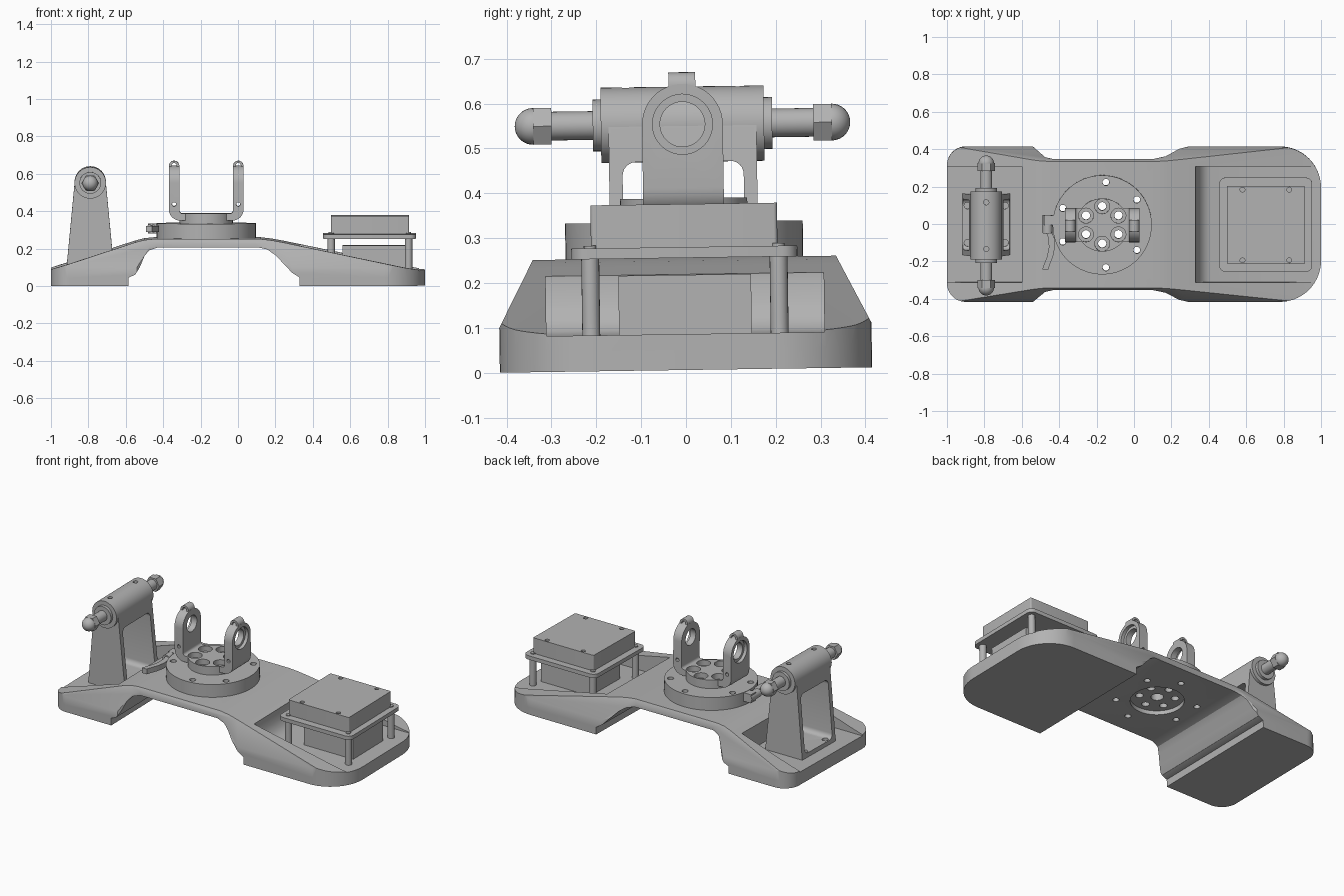
import bpy, bmesh, math
from math import sin, cos, pi, radians
from mathutils import Matrix, Vector

if "Cube" in bpy.data.objects:
    bpy.data.objects.remove(bpy.data.objects["Cube"])

grey = bpy.data.materials.new("machined_grey")
grey.diffuse_color = (0.45, 0.45, 0.45, 1)
grey.use_nodes = True
grey.node_tree.nodes["Principled BSDF"].inputs["Base Color"].default_value = grey.diffuse_color
C = bpy.context


def add(name, bm):
    bmesh.ops.recalc_face_normals(bm, faces=bm.faces)
    me = bpy.data.meshes.new(name)
    bm.to_mesh(me)
    bm.free()
    me.materials.append(grey)
    ob = bpy.data.objects.new(name, me)
    C.collection.objects.link(ob)
    return ob


def prism(name, pts, axis, a, b):
    """Extrude a 2D outline along an axis from a to b."""
    place = {'X': lambda p, t: (t, p[0], p[1]),
             'Y': lambda p, t: (p[0], t, p[1]),
             'Z': lambda p, t: (p[0], p[1], t)}[axis]
    bm = bmesh.new()
    lo = [bm.verts.new(place(p, a)) for p in pts]
    hi = [bm.verts.new(place(p, b)) for p in pts]
    bm.faces.new(lo)
    bm.faces.new(hi)
    for i in range(len(pts)):
        j = (i + 1) % len(pts)
        bm.faces.new((lo[i], lo[j], hi[j], hi[i]))
    return add(name, bm)


def arc(cx, cy, r, a0, a1, n=10):
    return [(cx + r * cos(radians(a0 + (a1 - a0) * i / n)),
             cy + r * sin(radians(a0 + (a1 - a0) * i / n))) for i in range(n + 1)]


def cyl(name, axis, u, v, r, a, b, n=32):
    return prism(name, arc(u, v, r, 0, 360 - 360 / n, n - 1), axis, a, b)


def rrect(x0, x1, y0, y1, r):
    return (arc(x1 - r, y1 - r, r, 0, 90, 6) + arc(x0 + r, y1 - r, r, 90, 180, 6)
            + arc(x0 + r, y0 + r, r, 180, 270, 6) + arc(x1 - r, y0 + r, r, 270, 360, 6))


def box(name, x0, x1, y0, y1, z0, z1):
    return prism(name, [(x0, y0), (x1, y0), (x1, y1), (x0, y1)], 'Z', z0, z1)


def boolean(ob, op, *tools):
    for t in tools:
        m = ob.modifiers.new("bool", 'BOOLEAN')
        m.operation, m.solver, m.object = op, 'EXACT', t
        C.view_layer.objects.active = ob
        bpy.ops.object.modifier_apply(modifier=m.name)
        bpy.data.objects.remove(t)
    return ob


# Plan outline shared by the base and its foot pads
half = (arc(0.78, 0.195, 0.22, 0, 90, 14) + [(0.29, 0.415), (0.24, 0.403)]
        + [(0.17, 0.365), (0.10, 0.35), (-0.43, 0.35), (-0.475, 0.36), (-0.54, 0.415)]
        + arc(-0.9, 0.315, 0.1, 90, 180))
plan = half + [(x, -y) for x, y in reversed(half)]

# Bridge-shaped base: side profile, plan and cross-section intersected
side = [(-1, 0.045), (-0.585, 0.045), (-0.55, 0.06), (-0.525, 0.1), (-0.5, 0.16), (-0.475, 0.19),
        (-0.43, 0.205), (0.11, 0.205), (0.155, 0.195), (0.2, 0.165), (0.29, 0.07), (0.33, 0.045),
        (1, 0.045), (1, 0.08), (0.9, 0.095), (0.24, 0.232), (0.18, 0.243), (0.12, 0.25),
        (-0.45, 0.25), (-0.5, 0.245), (-0.55, 0.232), (-0.9, 0.118), (-1, 0.088)]
section = [(-0.42, 0), (0.42, 0), (0.42, 0.09), (0.337, 0.252), (-0.337, 0.252), (-0.42, 0.09)]
base = prism("base", side, 'Y', -0.5, 0.5)
boolean(base, 'INTERSECT', prism("plan", plan, 'Z', 0, 0.5), prism("sec", section, 'X', -1.1, 1.1))
pocket = [(0.33, 0.4), (0.33, 0.2), (0.338, 0.15), (0.355, 0.115), (0.38, 0.09), (0.41, 0.08),
          (1.1, 0.08), (1.1, 0.4)]
boolean(base, 'DIFFERENCE', prism("pocket_r", pocket, 'Y', -0.31, 0.31),
        box("pocket_l", -1.1, -0.6, -0.31, 0.31, 0.08, 0.4),
        cyl("recess", 'Z', -0.17, 0, 0.15, 0.1, 0.23, 48))

# Foot pads under both ends
for name, x0, x1 in (("left_pad", -1.1, -0.585), ("right_pad", 0.33, 1.1)):
    boolean(prism(name, plan, 'Z', 0, 0.045), 'INTERSECT', box("clip", x0, x1, -1, 1, -1, 1))

# Turntable disc and yoke
TX = -0.17
table = cyl("turntable", 'Z', TX, 0, 0.265, 0.25, 0.33, 64)
hub = cyl("yoke_hub", 'Z', TX, 0, 0.142, 0.33, 0.383, 48)
u = (arc(-0.31, 0.405, 0.06, 180, 270, 6) + arc(-0.03, 0.405, 0.06, 270, 360, 6)
     + [(0.03, 0.7), (-0.027, 0.7)] + arc(-0.042, 0.398, 0.015, 0, -90, 4)
     + arc(-0.298, 0.398, 0.015, 270, 180, 4) + [(-0.313, 0.7), (-0.37, 0.7)])
arm = ([(-0.09, 0.3), (0.09, 0.3)] + arc(0, 0.548, 0.09, 0, 180, 24))
yoke = boolean(prism("yoke", u, 'Y', -0.2, 0.2), 'INTERSECT', prism("arm", arm, 'X', -1, 1))
boolean(yoke, 'DIFFERENCE', cyl("bore", 'X', 0, 0.548, 0.05, -1, 1, 40),
        cyl("cb_r", 'X', 0, 0.548, 0.067, 0.01, 0.1, 40),
        cyl("cb_l", 'X', 0, 0.548, 0.067, -0.5, -0.35, 40))
for tag, ax in (("left", -0.3415), ("right", 0.0015)):
    # Clamp lug with cross hole on top of each arm, and lower cross hole
    lug = [(ax - 0.028, 0.618), (ax + 0.028, 0.618)] + arc(ax, 0.636, 0.028, 0, 180, 12)
    boolean(prism(tag + "_yoke_lug", lug, 'Y', -0.03, 0.03), 'DIFFERENCE',
            cyl("h", 'Y', ax, 0.638, 0.014, -0.1, 0.1, 16))
    boolean(yoke, 'DIFFERENCE', cyl("h", 'Y', ax, 0.432, 0.011, -0.2, 0.2, 12))
# Ring of counterbored holes through hub, table and base
for k in range(6):
    a = radians(90 + 60 * k)
    x, y = TX + 0.1 * cos(a), 0.1 * sin(a)
    for ob in (hub, table, base, yoke):
        boolean(ob, 'DIFFERENCE', cyl("h", 'Z', x, y, 0.022, 0.1, 0.5, 20))
    for ob in (hub, yoke):
        boolean(ob, 'DIFFERENCE', cyl("h", 'Z', x, y, 0.04, 0.35, 0.41, 24))
# Outer mounting holes
for d in (85, 36, -36, -85, 157, 203):
    x, y = TX + 0.229 * cos(radians(d)), 0.229 * sin(radians(d))
    for ob in (table, base):
        boolean(ob, 'DIFFERENCE', cyl("h", 'Z', x, y, 0.018, 0.1, 0.5, 18))
boolean(table, 'DIFFERENCE', cyl("h", 'Z', TX, 0, 0.035, 0.2, 0.29, 24))
boolean(base, 'DIFFERENCE', cyl("h", 'Z', TX, 0, 0.035, 0.1, 0.4, 24))

# Locking lug and curved lever beside the turntable
box("lock_lug", -0.48, -0.41, 0.0, 0.05, 0.275, 0.328)
cyl("lock_pivot", 'Y', -0.462, 0.302, 0.026, -0.045, 0.052, 20)
path = [(-0.462, -0.03), (-0.445, -0.07), (-0.442, -0.12), (-0.452, -0.17), (-0.468, -0.21), (-0.478, -0.24)]
w = 0.013
prism("lock_lever", [(x - w, y) for x, y in path] + [(x + w + 0.006, y) for x, y in reversed(path)],
      'Z', 0.285, 0.318)

# Post: tapered cheeks, head barrel and window between cheeks
PX, PZ = -0.79, 0.548
tower = [(-0.918, 0.08), (-0.662, 0.08)] + arc(PX, PZ, 0.083, 5, 175, 24)
post = boolean(prism("post", tower, 'Y', -0.165, 0.165), 'DIFFERENCE',
               prism("window", rrect(-0.135, 0.135, 0.105, 0.465, 0.03), 'X', -1.1, -0.5))
for x in (-0.89, -0.69):
    for y in (-0.1, 0.1):
        boolean(post, 'DIFFERENCE', cyl("h", 'Z', x, y, 0.018, 0.083, 0.2, 16))
barrel = cyl("barrel", 'Y', PX, PZ, 0.084, -0.182, 0.182, 48)
for y in (-0.125, 0.125):
    for ob in (barrel, post):
        boolean(ob, 'DIFFERENCE', cyl("h", 'Z', PX, y, 0.014, 0.6, 0.7, 16))

# Axle ends: collars, shaft, hex nuts and domed caps
cyl("axle", 'Y', PX, PZ, 0.032, -0.3, 0.3)
for s, tag in ((-1, "front"), (1, "back")):
    cyl(tag + "_collar", 'Y', PX, PZ, 0.058, s * 0.18, s * 0.2)
    cyl(tag + "_nut", 'Y', PX, PZ, 0.047, s * 0.292, s * 0.333, 6)
    bm = bmesh.new()
    bmesh.ops.create_uvsphere(bm, u_segments=24, v_segments=16, radius=0.041,
                              matrix=Matrix.Translation((PX, s * 0.333, PZ)) @ Matrix.Rotation(pi / 2, 4, 'X'))
    add(tag + "_cap", bm)

# Control box: tray on posts, lid box, inner block, screws
prism("tray", rrect(0.455, 0.953, -0.252, 0.252, 0.035), 'Z', 0.25, 0.274)
lid = prism("lid_box", rrect(0.497, 0.915, -0.208, 0.208, 0.008), 'Z', 0.274, 0.37)
box("inner_block", 0.56, 0.9, -0.148, 0.148, 0.078, 0.212)
for y in (-0.21, 0.21):
    for x in (0.498, 0.912):
        cyl("standoff", 'Z', x, y, 0.02, 0.078, 0.25, 20)
        cyl("tray_screw", 'Z', x, y, 0.014, 0.27, 0.28, 16)
    for x in (0.58, 0.83):
        boolean(lid, 'DIFFERENCE', cyl("h", 'Z', x, y * 0.9, 0.013, 0.355, 0.4, 16))

# Slight lean of the whole assembly, then edge-aware smooth shading
lean = Matrix.Translation((0, 0, 0.006)) @ Matrix.Rotation(0.0145, 4, 'X')
for ob in list(C.collection.objects):
    ob.data.transform(lean)
    bpy.ops.object.select_all(action='DESELECT')
    ob.select_set(True)
    C.view_layer.objects.active = ob
    bpy.ops.object.shade_smooth_by_angle(angle=radians(30))
